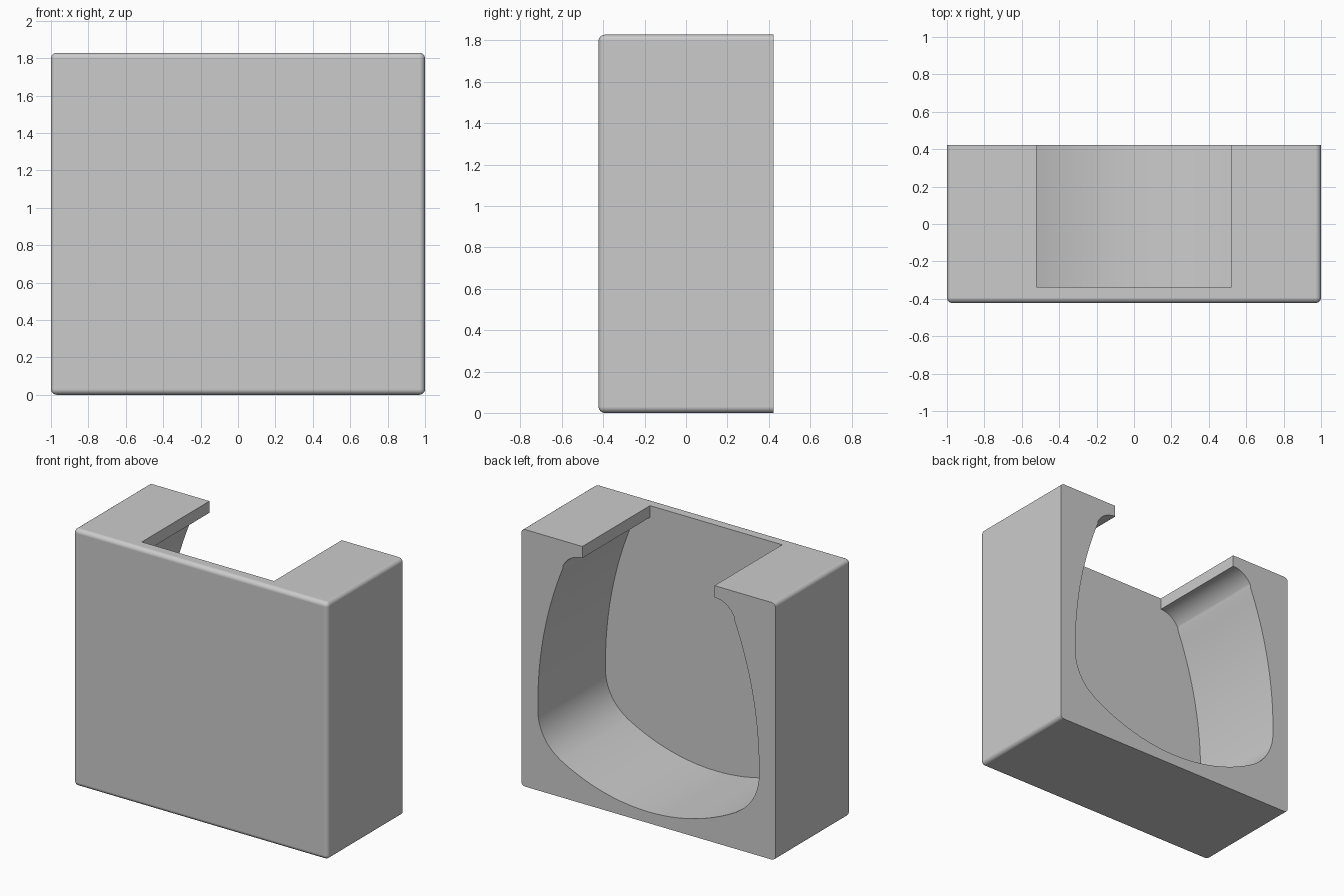
import bpy, bmesh, math
from mathutils import Vector

default = bpy.data.objects.get("Cube")
if default:
    bpy.data.objects.remove(default, do_unlink=True)

HALF_DEPTH, HEIGHT, ROUND = 0.4225, 1.828, 0.03
INNER_Y = -0.338          # inside face of the front wall
NOTCH = 0.52              # half width of the top opening

grey = bpy.data.materials.new("plain grey")
grey.use_nodes = True
grey.diffuse_color = (0.6, 0.6, 0.6, 1)
grey.node_tree.nodes["Principled BSDF"].inputs["Base Color"].default_value = (0.6, 0.6, 0.6, 1)


def make_object(name, bm):
    bmesh.ops.recalc_face_normals(bm, faces=bm.faces)
    mesh = bpy.data.meshes.new(name)
    bm.to_mesh(mesh)
    bm.free()
    mesh.materials.append(grey)
    obj = bpy.data.objects.new(name, mesh)
    bpy.context.collection.objects.link(obj)
    return obj


def arc(cx, cz, radius, start, end, steps):
    """Points along an arc in the XZ plane, angles in degrees."""
    angles = [math.radians(start + (end - start) * i / steps) for i in range(steps + 1)]
    return [(cx + radius * math.cos(a), cz + radius * math.sin(a)) for a in angles]


# Body: block with every edge rounded except those around the open back
bm = bmesh.new()
bmesh.ops.create_cube(bm, size=1)
for v in bm.verts:
    v.co = Vector((v.co.x * 2, v.co.y * 2 * HALF_DEPTH, (v.co.z + 0.5) * HEIGHT))
edges = [e for e in bm.edges if any(v.co.y < 0 for v in e.verts)]
bmesh.ops.bevel(bm, geom=edges, offset=ROUND, offset_type='OFFSET',
                segments=6, profile=0.5, affect='EDGES')
body = make_object("holder_body", bm)

# Cavity outline: wide floor, round lower corner, bowed side, lip, open top
half = arc(0, 1.48, 1.4, -90, -60.3, 10)
half += arc(0.52, 0.57, 0.35, -60.3, -1.2, 14)[1:]
half += arc(-1.83, 0.62, 2.7, -1.2, 22.1, 14)[1:]
half += arc(NOTCH, 1.575, 0.17, 22.1, 90, 14)[1:]
half.append((NOTCH, HEIGHT + 0.2))
outline = half + [(-x, z) for x, z in reversed(half[1:])]

bm = bmesh.new()
face = bm.faces.new([bm.verts.new((x, INNER_Y, z)) for x, z in outline])
new = bmesh.ops.extrude_face_region(bm, geom=[face])["geom"]
bmesh.ops.translate(bm, vec=(0, HALF_DEPTH - INNER_Y + 0.2, 0),
                    verts=[g for g in new if isinstance(g, bmesh.types.BMVert)])
cutter = make_object("cavity_cutter", bm)
cutter.hide_render = True

# Cut the cavity
bpy.ops.object.select_all(action='DESELECT')
body.select_set(True)
bpy.context.view_layer.objects.active = body
cut = body.modifiers.new("Cavity", 'BOOLEAN')
cut.operation, cut.solver, cut.object = 'DIFFERENCE', 'EXACT', cutter
bpy.ops.object.modifier_apply(modifier=cut.name)
bpy.data.objects.remove(cutter, do_unlink=True)

# Smooth the rounds while keeping the large faces flat
bpy.ops.object.shade_smooth_by_angle(angle=math.radians(30))
flat = body.modifiers.new("Flat faces", 'WEIGHTED_NORMAL')
flat.keep_sharp = True
